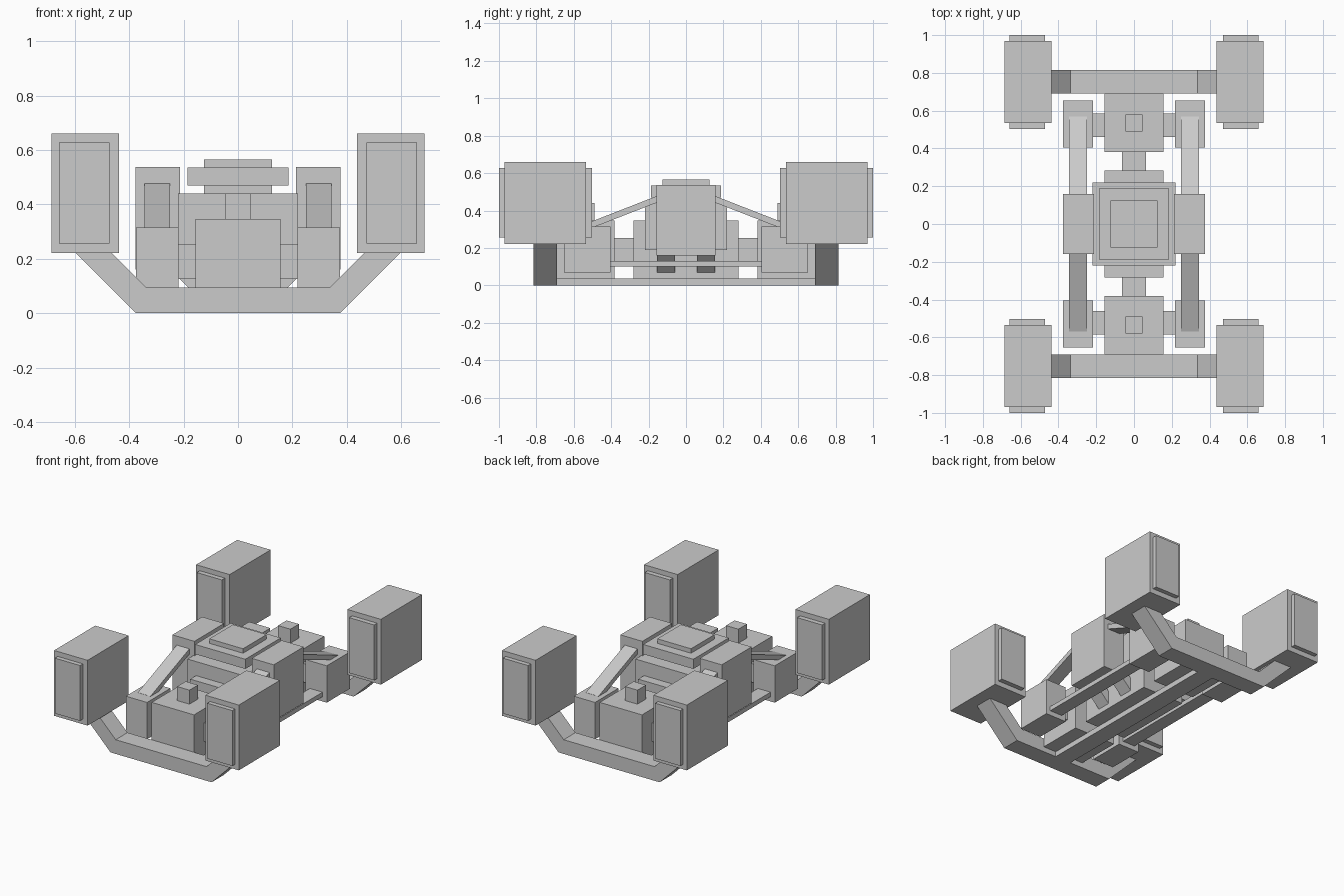
import bpy, bmesh

if "Cube" in bpy.data.objects:
    bpy.data.objects.remove(bpy.data.objects["Cube"])


def prism(name, pts, lo, hi, axis):
    """Extrude a 2D profile along 'x' (pts are y,z) or 'y' (pts are x,z)."""
    bm = bmesh.new()
    make = (lambda p: (lo, p[0], p[1])) if axis == 'x' else (lambda p: (p[0], lo, p[1]))
    face = bm.faces.new([bm.verts.new(make(p)) for p in pts])
    ext = bmesh.ops.extrude_face_region(bm, geom=[face])
    vec = (hi - lo, 0, 0) if axis == 'x' else (0, hi - lo, 0)
    bmesh.ops.translate(bm, vec=vec, verts=[v for v in ext['geom'] if isinstance(v, bmesh.types.BMVert)])
    bmesh.ops.recalc_face_normals(bm, faces=bm.faces)
    me = bpy.data.meshes.new(name)
    bm.to_mesh(me)
    bm.free()
    ob = bpy.data.objects.new(name, me)
    bpy.context.collection.objects.link(ob)
    return ob


def box(name, x, y, z):
    return prism(name, [(x[0], z[0]), (x[1], z[0]), (x[1], z[1]), (x[0], z[1])], y[0], y[1], 'y')


def mirror(ob, x=False, y=False):
    m = ob.modifiers.new("mirror", 'MIRROR')
    m.use_axis = (x, y, False)
    m.use_mirror_merge = False
    return ob


def sym(w):
    return (-w, w)


# Corner pods with inset end caps
mirror(box("corner_pod", (0.437, 0.685), (0.535, 0.97), (0.222, 0.66)), True, True)
mirror(box("pod_end_caps", (0.472, 0.658), (0.503, 1.0), (0.256, 0.627)), True, True)

# Upswept cross arms carrying the pods
half = [(0.375, 0), (0.635, 0.26), (0.502, 0.26), (0.337, 0.095)]
arm = half + [(-x, z) for x, z in reversed(half)]
mirror(prism("cross_arm", arm, 0.69, 0.815, 'y'), y=True)

# Central spine and drive shaft
box("spine_beam", sym(0.06), sym(0.70), (0, 0.037))
mirror(box("drive_shaft", sym(0.0625), (0.26, 0.40), (0.128, 0.253)), y=True)

# End housings with small top blocks and side axles
mirror(box("end_housing", sym(0.157), (0.382, 0.69), (0.035, 0.346)), y=True)
mirror(box("housing_block", sym(0.046), (0.49, 0.58), (0.34, 0.44)), y=True)
mirror(box("axle", sym(0.24), (0.46, 0.585), (0.128, 0.253)), y=True)

# Side boxes at the ends, linked by low bars
mirror(box("side_box", (0.218, 0.375), (0.405, 0.653), (0.068, 0.315)), True, True)
mirror(box("side_bar", (0.25, 0.344), sym(0.41), (0.10, 0.13)), True)

# Central stacked body
box("body_base", sym(0.157), sym(0.282), (0.035, 0.346))
box("body_core", sym(0.22), sym(0.22), (0.19, 0.44))
box("body_neck", sym(0.125), sym(0.125), (0.43, 0.48))
box("body_lid", sym(0.186), sym(0.188), (0.47, 0.535))
box("lid_plate", sym(0.125), sym(0.125), (0.53, 0.565))

# Middle side towers held by diagonal struts
mirror(box("side_tower", (0.213, 0.376), sym(0.158), (0.16, 0.537)), True)
strut = [(0.14, 0.052), (0.28, 0.192), (0.28, 0.28), (0.14, 0.14)]
mirror(prism("tower_strut", strut, 0.06, 0.155, 'y'), True, True)

# Sloping braces from the towers down to the side boxes
brace = [(0.14, 0.484), (0.57, 0.316), (0.56, 0.285), (0.128, 0.453)]
mirror(prism("sloping_brace", brace, 0.25, 0.344, 'x'), True, True)
